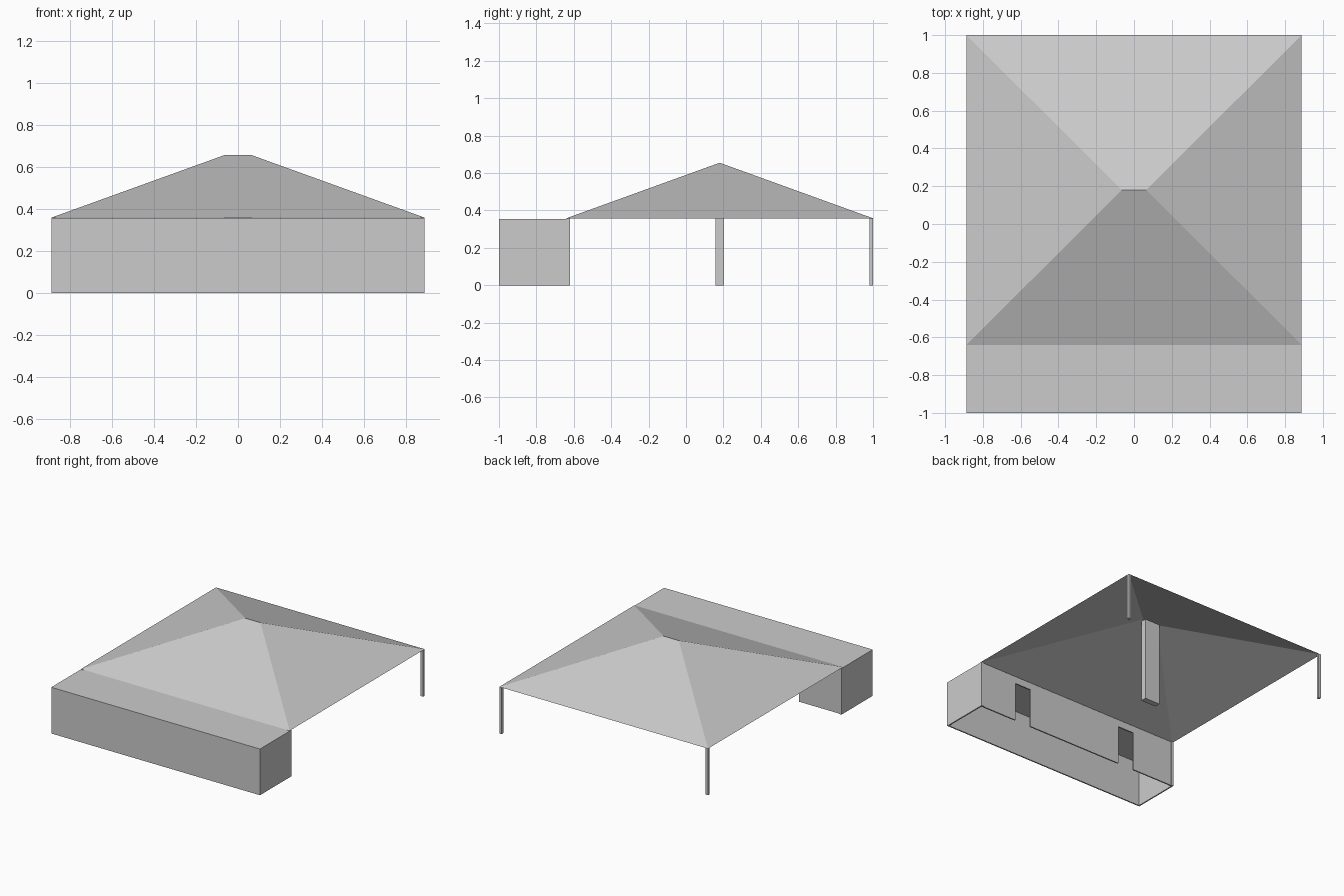
import bpy, bmesh

if "Cube" in bpy.data.objects:
    bpy.data.objects.remove(bpy.data.objects["Cube"])

HALF = 0.887                 # half width of the whole building
EAVE, RIDGE = 0.358, 0.655   # roof heights
FRONT, BACK = -0.64, 1.0     # roof extent along y
MID = (FRONT + BACK) / 2


def mesh_object(name, verts, faces):
    mesh = bpy.data.meshes.new(name)
    mesh.from_pydata(verts, [], faces)
    obj = bpy.data.objects.new(name, mesh)
    bpy.context.collection.objects.link(obj)
    return obj


def box(name, x, y, z):
    """Axis-aligned box from three (low, high) ranges."""
    bm = bmesh.new()
    bmesh.ops.create_cube(bm, size=1)
    for v in bm.verts:
        v.co = [r[0] if c < 0 else r[1] for c, r in zip(v.co, (x, y, z))]
    mesh = bpy.data.meshes.new(name)
    bm.to_mesh(mesh)
    bm.free()
    obj = bpy.data.objects.new(name, mesh)
    bpy.context.collection.objects.link(obj)
    return obj


def cut(target, cutter):
    mod = target.modifiers.new("cut", 'BOOLEAN')
    mod.operation = 'DIFFERENCE'
    mod.solver = 'EXACT'
    mod.object = cutter
    bpy.context.view_layer.objects.active = target
    bpy.ops.object.modifier_apply(modifier=mod.name)
    bpy.data.objects.remove(cutter)


# Front room: thin walls and ceiling, open underneath, two doorways at the back
T = 0.01
room = box("front_room", (-HALF, HALF), (-1, -0.626), (0, 0.355))
cut(room, box("room_hollow", (-HALF + T, HALF - T), (-1 + T, -0.626 - T), (-0.1, 0.355 - T)))
for x0 in (-0.52, 0.43):
    cut(room, box("doorway", (x0, x0 + 0.14), (-0.7, -0.55), (-0.1, 0.30)))

# Hip roof: four slopes meeting at a short ridge, open underneath
R = 0.065
mesh_object("hip_roof",
            [(-HALF, FRONT, EAVE), (HALF, FRONT, EAVE), (HALF, BACK, EAVE),
             (-HALF, BACK, EAVE), (-R, MID, RIDGE), (R, MID, RIDGE)],
            [(0, 1, 5, 4), (1, 2, 5), (2, 3, 4, 5), (3, 0, 4)])

# Central column under the ridge
box("central_column", (-R, R), (MID - 0.0225, MID + 0.0225), (0, 0.646))

# Slim posts at the four roof corners
P = 0.02
for side, x in (("left", (-HALF, -HALF + P)), ("right", (HALF - P, HALF))):
    for end, y in (("front", (FRONT, FRONT + P)), ("back", (BACK - P, BACK))):
        box(f"{end}_{side}_post", x, y, (0, EAVE))
